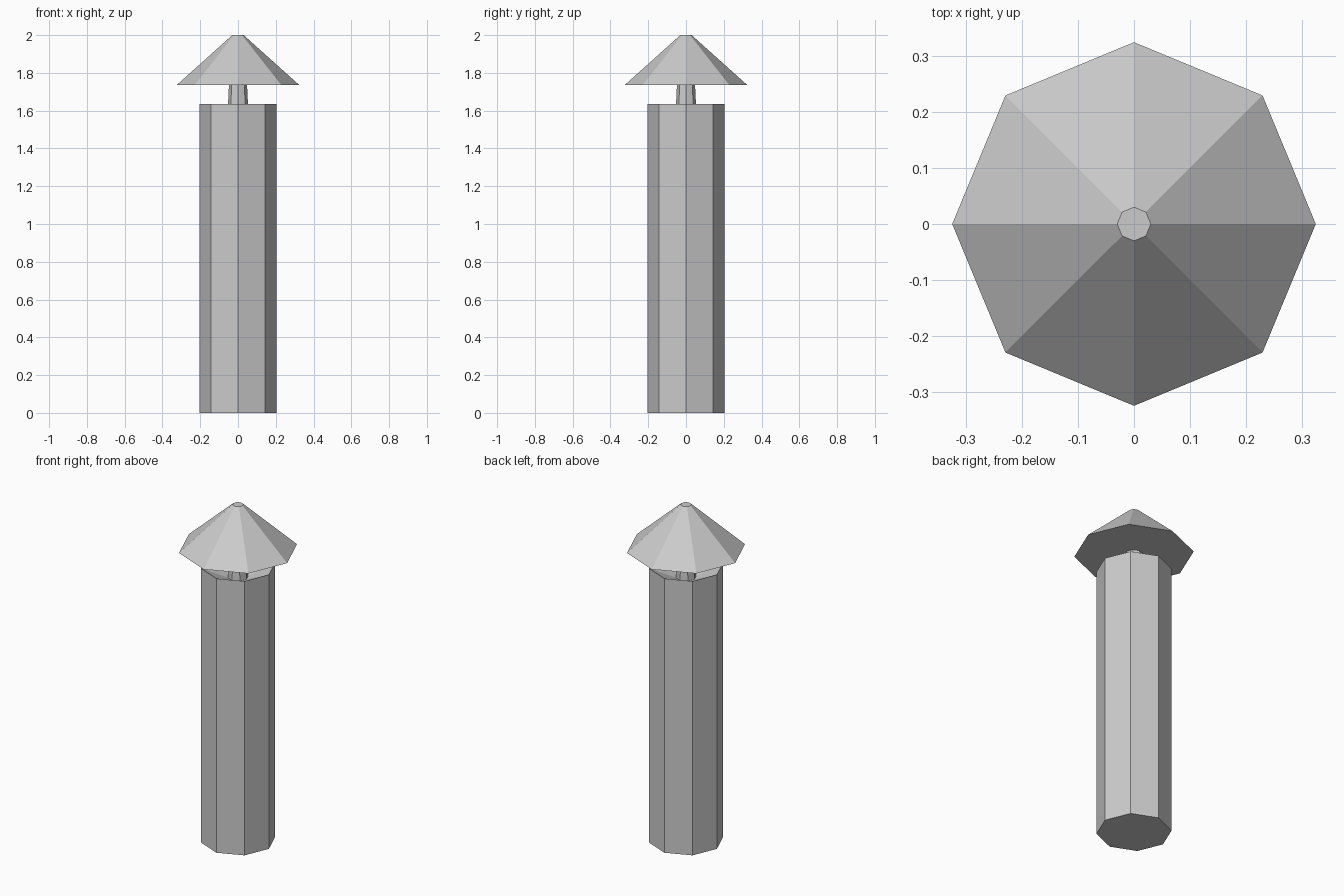
import bpy, bmesh, math

if "Cube" in bpy.data.objects:
    bpy.data.objects.remove(bpy.data.objects["Cube"])

SIDES = 8


def lathe(name, profile):
    """Flat-faced octagonal solid from (radius, z) rings, bottom to top, capped at both ends."""
    bm = bmesh.new()
    rings = []
    for r, z in profile:
        rings.append([bm.verts.new((r * math.cos(2 * math.pi * i / SIDES),
                                    r * math.sin(2 * math.pi * i / SIDES), z))
                      for i in range(SIDES)])
    for a, b in zip(rings, rings[1:]):
        for i in range(SIDES):
            j = (i + 1) % SIDES
            bm.faces.new((a[i], a[j], b[j], b[i]))
    bm.faces.new(rings[0][::-1])
    bm.faces.new(rings[-1])
    bmesh.ops.recalc_face_normals(bm, faces=bm.faces)
    mesh = bpy.data.meshes.new(name)
    bm.to_mesh(mesh)
    bm.free()
    obj = bpy.data.objects.new(name, mesh)
    bpy.context.collection.objects.link(obj)
    return obj


# Octagonal shaft with a shallow dished top
lathe("shaft", [(0.204, 0), (0.204, 1.635), (0.056, 1.567)])

# Slightly tapered neck rising from the dish
lathe("neck", [(0.056, 1.567), (0.048, 1.736)])

# Conical cap with a small flat tip
lathe("cap", [(0.324, 1.736), (0.03, 2.0)])
